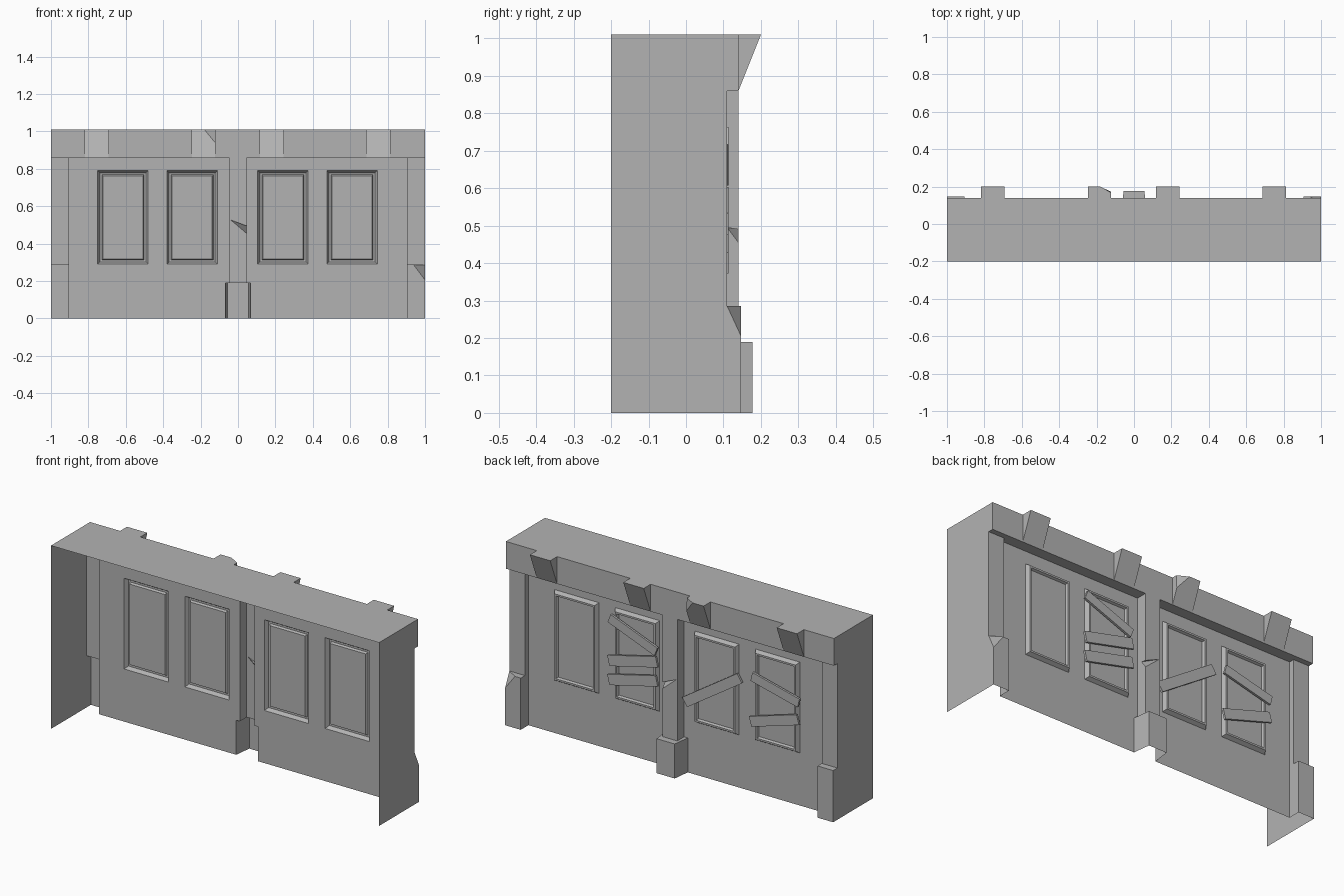
import bpy, bmesh, math
from mathutils import Vector, Matrix

if "Cube" in bpy.data.objects:
    bpy.data.objects.remove(bpy.data.objects["Cube"], do_unlink=True)

GREY = (0.45, 0.45, 0.45, 1)
mat = bpy.data.materials.new("plain_grey")
mat.use_nodes = True
mat.diffuse_color = GREY
mat.node_tree.nodes["Principled BSDF"].inputs["Base Color"].default_value = GREY

# Main levels: front of the model is open, the detailed facade faces +y
BACK, WALL, END, BAND, BASE = -0.2, 0.08, 0.11, 0.14, 0.147
TOP, CORNICE, END_TOP, FOOT_TOP = 1.01, 0.86, 0.285, 0.19
END_X, PIL, FOOT, FOOT_Y = 0.905, 0.045, 0.067, 0.177
WINDOWS = (-0.615, -0.245, 0.24, 0.61)
HALF_W, W_LOW, W_HIGH = 0.135, 0.29, 0.79
BRACKETS = (-0.755, -0.185, 0.18, 0.75)
HALF_B, B_OUT = 0.062, 0.2
X, Y, Z = Vector((1, 0, 0)), Vector((0, 1, 0)), Vector((0, 0, 1))


def add_object(name, bm):
    mesh = bpy.data.meshes.new(name)
    bmesh.ops.remove_doubles(bm, verts=bm.verts, dist=0.0001)
    bm.to_mesh(mesh)
    bm.free()
    mesh.materials.append(mat)
    obj = bpy.data.objects.new(name, mesh)
    bpy.context.collection.objects.link(obj)
    return obj


def sheet(name, faces):
    """Open surface from (outward direction, corner points) pairs."""
    bm = bmesh.new()
    for out, pts in faces:
        f = bm.faces.new([bm.verts.new(p) for p in pts])
        f.normal_update()
        if f.normal.dot(out) < 0:
            f.normal_flip()
    return add_object(name, bm)


def quad_x(x, y0, y1, z0, z1):
    return [(x, y0, z0), (x, y1, z0), (x, y1, z1), (x, y0, z1)]


def quad_y(y, x0, x1, z0, z1):
    return [(x0, y, z0), (x1, y, z0), (x1, y, z1), (x0, y, z1)]


def quad_z(z, x0, x1, y0, y1):
    return [(x0, y0, z), (x1, y0, z), (x1, y1, z), (x0, y1, z)]


# Facade wall with openings for the windows, pilaster and its foot
xs = sorted([-END_X, END_X, -FOOT, FOOT, -PIL, PIL]
            + [c + s * HALF_W for c in WINDOWS for s in (-1, 1)])
zs = [0, FOOT_TOP, W_LOW, W_HIGH, CORNICE]
cells = []
for x0, x1 in zip(xs, xs[1:]):
    for z0, z1 in zip(zs, zs[1:]):
        mid = (x0 + x1) / 2
        in_window = z0 == W_LOW and any(abs(mid - c) < HALF_W for c in WINDOWS)
        in_foot = z0 == 0 and abs(mid) < FOOT
        if not (in_window or in_foot or abs(mid) < PIL):
            cells.append((Y, quad_y(WALL, x0, x1, z0, z1)))
sheet("facade_wall", cells)

# Window frames: raised bevelled rings around a set-back pane
RINGS = [(0, WALL), (0.012, 0.1), (0.022, 0.1), (0.028, 0.088)]
for i, c in enumerate(WINDOWS):
    loops = [quad_y(y, c - HALF_W + d, c + HALF_W - d, W_LOW + d, W_HIGH - d)
             for d, y in RINGS]
    faces = [(Y, loops[-1])]
    for n, (a, b) in enumerate(zip(loops, loops[1:])):
        for k in range(4):
            j = (k + 1) % 4
            faces.append((Y, [a[k], a[j], b[j], b[k]]))
    sheet(f"window_{i + 1}", faces)

# Roof
sheet("roof", [(Z, quad_z(TOP, -1, 1, BACK, BAND))])

# Side walls, end pilasters and their bases; the left base has a chipped corner
for s, side in ((-1, "right"), (1, "left")):
    chipped = s > 0
    profile = [(BACK, 0), (BASE, 0), (BASE, 0.205 if chipped else END_TOP),
               (END, END_TOP), (END, CORNICE), (BAND, CORNICE),
               (BAND, TOP), (BACK, TOP)]
    sheet(f"{side}_side_wall", [(X * s, [(s, y, z) for y, z in profile])])
    sheet(f"{side}_end_pilaster", [
        (Y, quad_y(END, s * END_X, s, END_TOP, CORNICE)),
        (X * -s, quad_x(s * END_X, WALL, END, END_TOP, CORNICE))])
    inner = X * -s, quad_x(s * END_X, WALL, BASE, 0, END_TOP)
    ledge = Z, quad_z(END_TOP, s * END_X, s, END, BASE)
    face = Y, quad_y(BASE, s * END_X, s, 0, END_TOP)
    parts = [inner, ledge, face]
    if chipped:
        a, b, c = (1, END, END_TOP), (1, BASE, 0.205), (0.94, BASE, END_TOP)
        parts = [inner,
                 (Z, [(END_X, END, END_TOP), a, c, (END_X, BASE, END_TOP)]),
                 (Y, [(END_X, BASE, 0), (1, BASE, 0), b, c, (END_X, BASE, END_TOP)]),
                 (X + Y + Z, [a, b, c])]
    sheet(f"{side}_end_base", parts)

# Cornice band, left open behind each bracket, with its underside
cuts = [-1] + [c + s * HALF_B for c in BRACKETS for s in (-1, 1)] + [1]
band = [(Y, quad_y(BAND, cuts[k], cuts[k + 1], CORNICE, TOP))
        for k in range(0, len(cuts), 2)]
for s in (-1, 1):
    band.append((-Z, quad_z(CORNICE, s * PIL, s * END_X, WALL, BAND)))
    band.append((-Z, quad_z(CORNICE, s * END_X, s, END, BAND)))
sheet("cornice_band", band)

# Wedge brackets; the second one has a broken upper corner
for i, c in enumerate(BRACKETS):
    l, r = c - HALF_B, c + HALF_B
    low_l, low_r = (l, BAND, CORNICE), (r, BAND, CORNICE)
    back_l, back_r = (l, BAND, TOP), (r, BAND, TOP)
    tip_l, tip_r = (l, B_OUT, TOP), (r, B_OUT, TOP)
    if i == 1:
        p, q, t = (-0.18, B_OUT, TOP), (r, 0.168, TOP), (r, 0.172, 0.94)
        faces = [(Y - Z, [low_l, low_r, t, p, tip_l]),
                 (X, [low_r, back_r, q, t]),
                 (Z, [back_l, back_r, q, p, tip_l]),
                 (X + Y, [p, q, t])]
    else:
        faces = [(Y - Z, [low_l, low_r, tip_r, tip_l]),
                 (X, [low_r, back_r, tip_r]),
                 (Z, [back_l, back_r, tip_r, tip_l])]
    sheet(f"bracket_{i + 1}", faces + [(-X, [low_l, back_l, tip_l])])

# Central pilaster with a wedge-shaped crack in its left edge
a, b = (PIL, BAND, 0.49), (PIL, BAND, 0.455)
deep, tip = (PIL, END, 0.495), (-0.04, BAND, 0.527)
sheet("central_pilaster", [
    (-X, quad_x(-PIL, WALL, BAND, FOOT_TOP, CORNICE)),
    (X, [(PIL, WALL, FOOT_TOP), (PIL, BAND, FOOT_TOP), b, deep, a,
         (PIL, BAND, CORNICE), (PIL, WALL, CORNICE)]),
    (Y, [(-PIL, BAND, FOOT_TOP), (PIL, BAND, FOOT_TOP), b, tip, a,
         (PIL, BAND, TOP), (-PIL, BAND, TOP), (-PIL, BAND, CORNICE)]),
    (-Z, [a, deep, tip]), (Z, [b, deep, tip])])

# Foot of the central pilaster, narrowing outwards
f = 0.055
foot = [(Y, quad_y(FOOT_Y, -f, f, 0, FOOT_TOP)),
        (Z, [(-PIL, BAND, FOOT_TOP), (PIL, BAND, FOOT_TOP),
             (f, FOOT_Y, FOOT_TOP), (-f, FOOT_Y, FOOT_TOP)])]
for s in (-1, 1):
    foot.append((X * s, [(s * FOOT, WALL, 0), (s * f, FOOT_Y, 0),
                         (s * f, FOOT_Y, FOOT_TOP), (s * FOOT, WALL, FOOT_TOP)]))
    foot.append((Z, [(s * PIL, WALL, FOOT_TOP), (s * FOOT, WALL, FOOT_TOP),
                     (s * f, FOOT_Y, FOOT_TOP), (s * PIL, BAND, FOOT_TOP)]))
sheet("pilaster_foot", foot)

# Boards nailed across the windows: end centres (x, z) and width
BOARDS = [((0.39, 0.74), (0.105, 0.63), 0.05),
          ((0.395, 0.505), (0.1, 0.575), 0.058),
          ((0.395, 0.4), (0.1, 0.47), 0.058),
          ((-0.07, 0.4), (-0.405, 0.62), 0.055),
          ((-0.478, 0.65), (-0.765, 0.58), 0.05),
          ((-0.47, 0.4), (-0.76, 0.487), 0.055)]
for i, ((x0, z0), (x1, z1), width) in enumerate(BOARDS):
    bm = bmesh.new()
    bmesh.ops.create_cube(bm, size=1)
    length = math.hypot(x1 - x0, z1 - z0)
    tilt = math.atan2(z0 - z1, x0 - x1)
    bm.transform(Matrix.Translation(((x0 + x1) / 2, 0.107, (z0 + z1) / 2))
                 @ Matrix.Rotation(-tilt, 4, "Y")
                 @ Matrix.Diagonal((length, 0.012, width, 1)))
    add_object(f"board_{i + 1}", bm)
